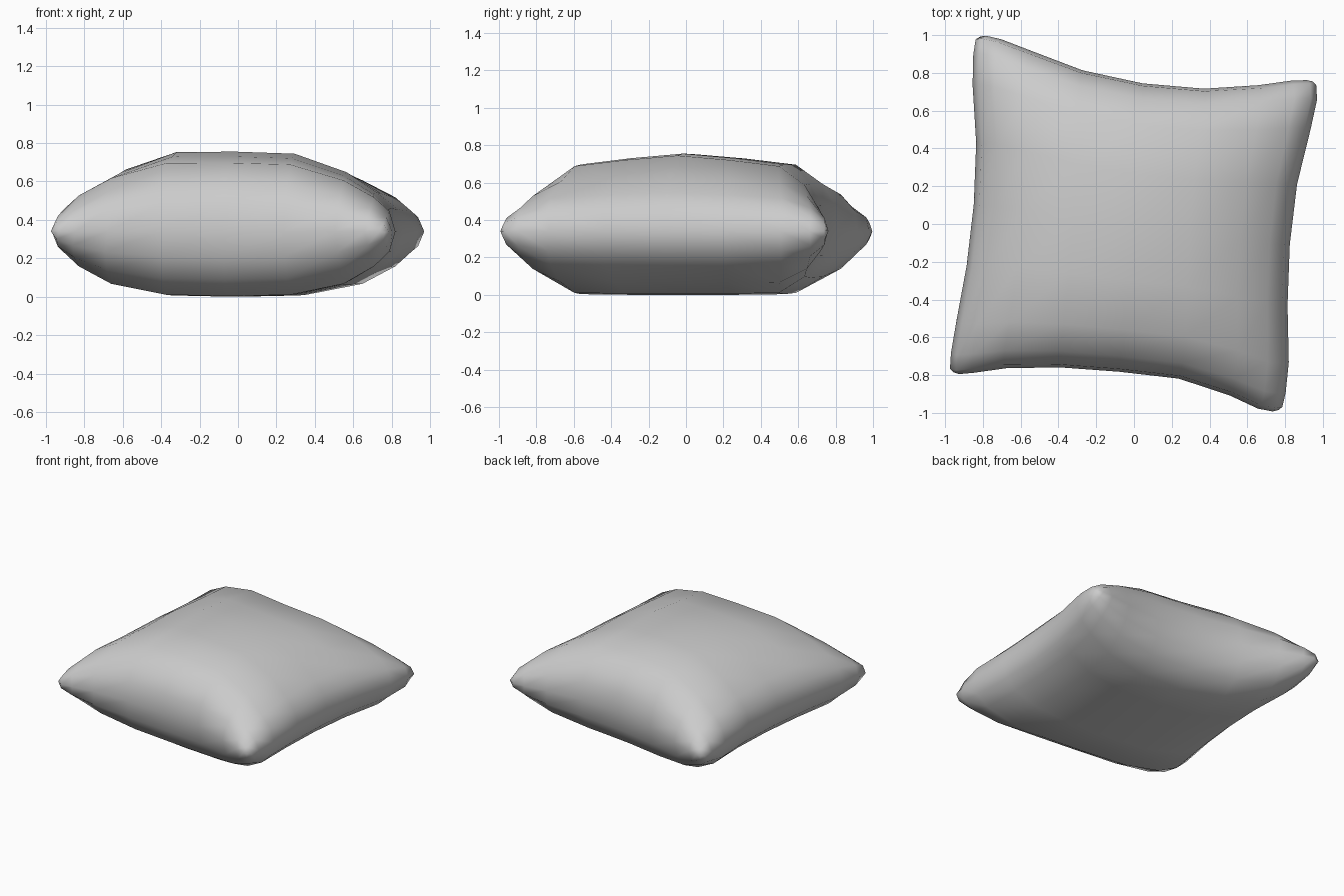
import bpy, bmesh
from mathutils import Vector

if "Cube" in bpy.data.objects:
    bpy.data.objects.remove(bpy.data.objects["Cube"])

# Seam outline of the cushion, one polyline per side (corner to corner)
BL, BR, TR, TL = (-.955, -.785), (.765, -.985), (.945, .755), (-.815, .992)
front = [BL, (-.91, -.80), (-.73, -.765), (-.42, -.757), (-.1, -.78), (.21, -.81), (.49, -.90), (.705, -1), BR]
back = [TL, (-.76, 1), (-.5, .9), (-.25, .805), (.04, .745), (.35, .715), (.66, .735), (.89, .767), TR]
left = [BL, (-.975, -.765), (-.965, -.63), (-.9, -.33), (-.85, .06), (-.835, .44), (-.86, .82), (-.842, .975), TL]
right = [BR, (.795, -.96), (.82, -.75), (.812, -.5), (.815, -.27), (.835, .06), (.895, .38), (.967, .6), (.972, .73), TR]

# Seam distance across each axis, then the fullness there on top and bottom
PROFILE_X = [(0, 1, 1), (.36, .985, .98), (.68, .76, .81), (.87, .51, .54), (.965, .30, .31), (1, 0, 0)]
PROFILE_Y = [(0, 1, 1), (.36, .94, 1), (.70, .86, .99), (.88, .61, .73), (.97, .34, .39), (1, 0, 0)]


def along(points, f):
    """Point at arc-length fraction f of a polyline."""
    pts = [Vector(p) for p in points]
    lengths = [(b - a).length for a, b in zip(pts, pts[1:])]
    d = f * sum(lengths)
    for a, b, length in zip(pts, pts[1:], lengths):
        if d <= length:
            return a.lerp(b, d / length)
        d -= length
    return pts[-1]


def patch(u, v):
    """Blend the four seam sides into a flat surface."""
    bl, br, tr, tl = map(Vector, (BL, BR, TR, TL))
    sides = along(front, u).lerp(along(back, u), v) + along(left, v).lerp(along(right, v), u)
    return sides - bl.lerp(br, u).lerp(tl.lerp(tr, u), v)


def mirrored(profile):
    """Full profile from -1 to 1."""
    return [(-s, a, b) for s, a, b in reversed(profile[1:])] + profile


MID, UP, DOWN = 0.345, 0.415, 0.34
xs, ys = mirrored(PROFILE_X), mirrored(PROFILE_Y)
N = len(xs) - 1
bm = bmesh.new()
top, bottom = {}, {}
for i, (s, x_up, x_down) in enumerate(xs):
    for j, (t, y_up, y_down) in enumerate(ys):
        x, y = patch((s + 1) / 2, (t + 1) / 2)
        seam = i in (0, N) or j in (0, N)
        top[i, j] = bm.verts.new((x, y, MID + UP * x_up * y_up * (1 - 0.03 * s)))
        bottom[i, j] = top[i, j] if seam else bm.verts.new((x, y, MID - DOWN * x_down * y_down))

# Upper and lower fabric panels share the seam
for i in range(N):
    for j in range(N):
        ring = [(i, j), (i + 1, j), (i + 1, j + 1), (i, j + 1)]
        bm.faces.new([top[k] for k in ring])
        bm.faces.new([bottom[k] for k in reversed(ring)])

# Rest it on the floor
low = min(v.co.z for v in bm.verts)
bmesh.ops.translate(bm, verts=bm.verts[:], vec=(0, 0, -low))
bmesh.ops.recalc_face_normals(bm, faces=bm.faces[:])

mesh = bpy.data.meshes.new("cushion")
bm.to_mesh(mesh)
bm.free()
mesh.shade_smooth()
cushion = bpy.data.objects.new("cushion", mesh)
bpy.context.collection.objects.link(cushion)
